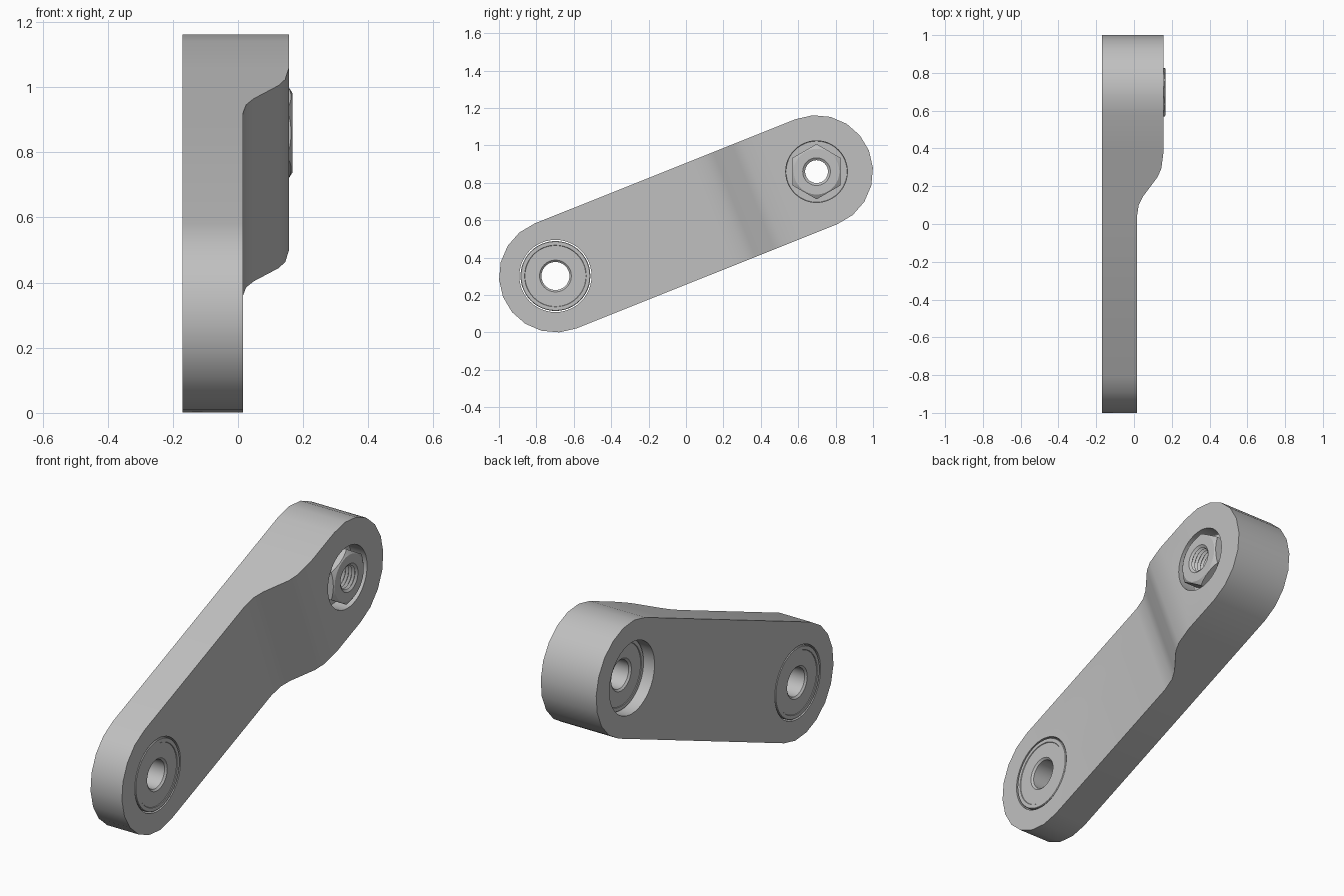
import bpy, bmesh, math
from mathutils import Vector

cube = bpy.data.objects.get("Cube")
if cube:
    bpy.data.objects.remove(cube, do_unlink=True)

grey = bpy.data.materials.new("light grey metal")
grey.use_nodes = True
colour = (0.527, 0.527, 0.527, 1)
grey.diffuse_color = colour
grey.node_tree.nodes["Principled BSDF"].inputs["Base Color"].default_value = colour

# Pivot centres as (y, z), end radius and arm axes
LOW, HIGH, R = Vector((-0.698, 0.302)), Vector((0.698, 0.860)), 0.302
LENGTH = (HIGH - LOW).length
ALONG = (HIGH - LOW).normalized()
ACROSS = Vector((-ALONG.y, ALONG.x))
BACK, THIN, THICK = -0.17, 0.015, 0.157


def make_object(name, bm):
    bmesh.ops.remove_doubles(bm, verts=bm.verts, dist=1e-5)
    bmesh.ops.recalc_face_normals(bm, faces=bm.faces)
    mesh = bpy.data.meshes.new(name)
    bm.to_mesh(mesh)
    bm.free()
    mesh.materials.append(grey)
    obj = bpy.data.objects.new(name, mesh)
    bpy.context.collection.objects.link(obj)
    return obj


def activate(obj):
    bpy.ops.object.select_all(action='DESELECT')
    obj.select_set(True)
    bpy.context.view_layer.objects.active = obj


def smooth(obj):
    activate(obj)
    bpy.ops.object.shade_smooth_by_angle(angle=math.radians(30))


def lathe(name, centre, profile, segments=48):
    """Revolve a closed profile of (radius, x), given per angle, about an x axis."""
    bm = bmesh.new()
    rings = []
    for i in range(segments):
        a = math.tau * i / segments
        rings.append([bm.verts.new((x, centre.x + r * math.cos(a), centre.y + r * math.sin(a)))
                      for r, x in profile(a)])
    n = len(rings[0])
    for i in range(segments):
        p, q = rings[i], rings[(i + 1) % segments]
        for j in range(n):
            k = (j + 1) % n
            bm.faces.new((p[j], p[k], q[k], q[j]))
    return make_object(name, bm)


def drill(target, centre, radius, x0, x1):
    bm = bmesh.new()
    bmesh.ops.create_cone(bm, cap_ends=True, segments=48, radius1=radius, radius2=radius, depth=x1 - x0)
    for v in bm.verts:
        v.co = ((x0 + x1) / 2 + v.co.z, centre.x + v.co.x, centre.y + v.co.y)
    cutter = make_object("hole_cutter", bm)
    cutter.hide_render = True
    mod = target.modifiers.new("hole", 'BOOLEAN')
    mod.operation, mod.solver, mod.object = 'DIFFERENCE', 'EXACT', cutter
    activate(target)
    bpy.ops.object.modifier_apply(modifier=mod.name)
    bpy.data.objects.remove(cutter, do_unlink=True)


# Arm: stations along its length as (distance, half width, outer x)
STEPS = 10
arc = [math.pi / 2 * i / (STEPS // 2) for i in range(STEPS // 2 + 1)]
stations = [(-R * math.cos(a), R * math.sin(a), THIN) for a in arc]
stations += [(u, R, x) for u, x in ((0.91, THIN), (0.98, 0.025), (1.03, 0.048),
                                    (1.14, 0.125), (1.19, 0.145), (1.29, THICK))]
stations += [(LENGTH + R * math.cos(a), R * math.sin(a), THICK) for a in reversed(arc)]

bm = bmesh.new()
sections = []
for u, w, x in stations:
    ring = []
    for side, depth in ((-1, BACK), (1, BACK), (1, x), (-1, x)):
        p = LOW + ALONG * u + ACROSS * (w * side)
        ring.append(bm.verts.new((depth, p.x, p.y)))
    sections.append(ring)
for p, q in zip(sections, sections[1:]):
    for j in range(4):
        k = (j + 1) % 4
        bm.faces.new((p[j], p[k], q[k], q[j]))
bmesh.ops.remove_doubles(bm, verts=bm.verts, dist=1e-5)
bmesh.ops.dissolve_degenerate(bm, dist=1e-5, edges=bm.edges)
arm = make_object("arm", bm)

# Bearing seat, rear pocket and nut clearance hole
SEAT = 0.075
drill(arm, LOW, 0.193, BACK - 0.1, THIN + 0.1)
drill(arm, HIGH, 0.190, BACK - 0.1, SEAT)
drill(arm, HIGH, 0.165, SEAT - 0.1, THICK + 0.1)
smooth(arm)


# Bearings: outer race, slightly sunk inner face, chamfered bore
def bearing(name, centre, x0, x1):
    half = [(0.075, 0.012), (0.085, 0.003), (0.163, 0.003), (0.165, 0), (0.184, 0), (0.187, 0.004)]
    outline = [(r, x0 + d) for r, d in half] + [(r, x1 - d) for r, d in reversed(half)]
    smooth(lathe(name, centre, lambda a: outline))


bearing("lower_bearing", LOW, BACK, THIN)
bearing("upper_bearing", HIGH, -0.11, SEAT)

# Hex nut: chamfered corners and a ridged bore
TOP, FLAT, RIDGES = 0.167, 0.128, 5


def nut_profile(a):
    off = (a + math.pi / 6) % (math.pi / 3) - math.pi / 6
    hexr = FLAT / math.cos(off)
    drop = 0.004 + (hexr - FLAT) * 0.6
    pts = [(0.074, SEAT), (hexr, SEAT), (hexr, TOP - drop), (FLAT - 0.006, TOP), (0.074, TOP)]
    pitch = (TOP - SEAT) / RIDGES
    for i in range(RIDGES):
        pts.append((0.061, TOP - (i + 0.5) * pitch))
        if i < RIDGES - 1:
            pts.append((0.073, TOP - (i + 1) * pitch))
    return pts


smooth(lathe("hex_nut", HIGH, nut_profile))
